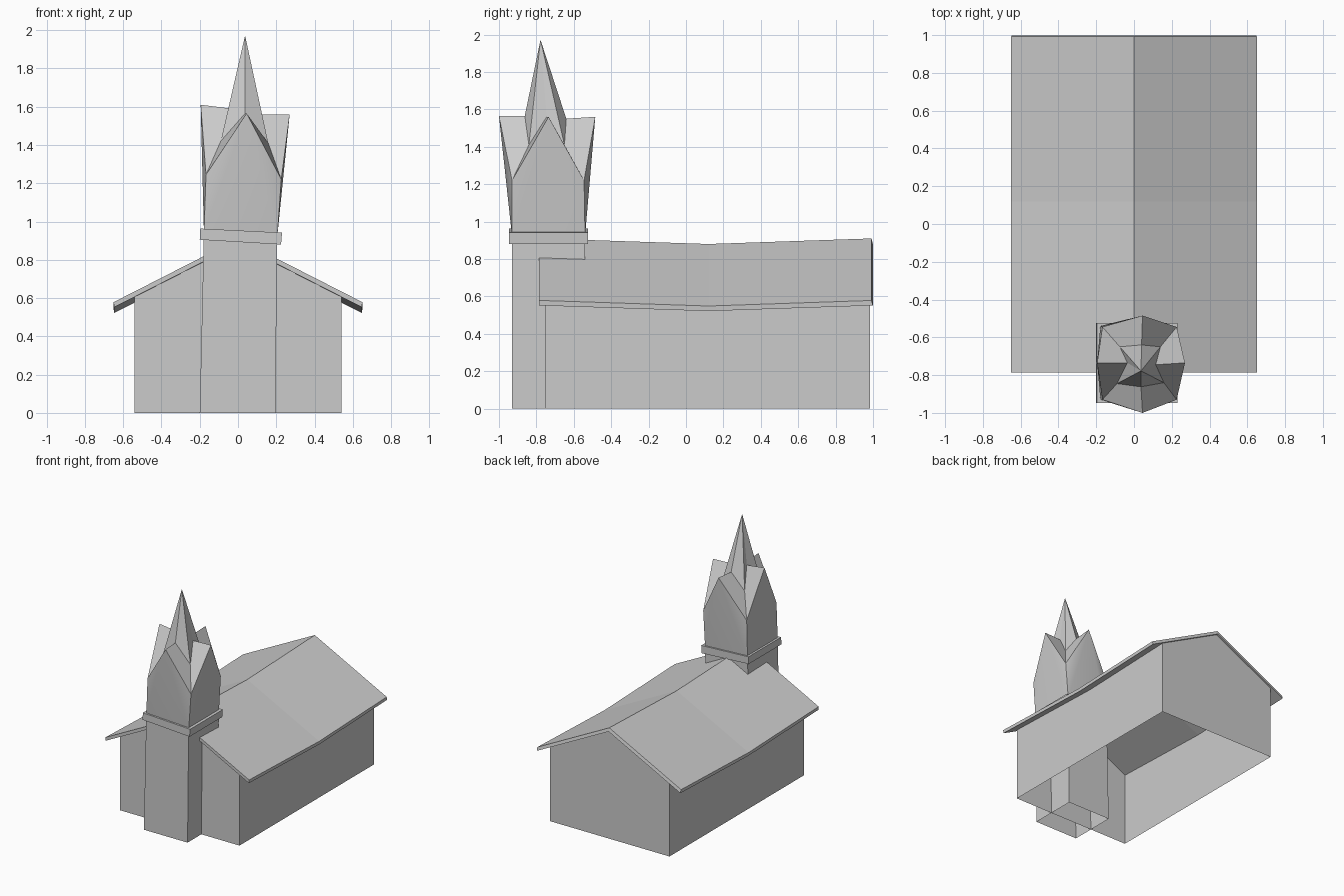
import bpy
from mathutils import Vector

if "Cube" in bpy.data.objects:
    bpy.data.objects.remove(bpy.data.objects["Cube"])


def make(name, verts, faces):
    mesh = bpy.data.meshes.new(name)
    mesh.from_pydata([tuple(v) for v in verts], [], faces)
    mesh.update()
    obj = bpy.data.objects.new(name, mesh)
    bpy.context.collection.objects.link(obj)
    return obj


def ring_strip(a, b, n):
    """Quads joining two closed rings of n points starting at indices a and b."""
    return [(a + i, a + (i + 1) % n, b + (i + 1) % n, b + i) for i in range(n)]


def rect(x0, x1, y0, y1, z_left, z_right):
    return [(x0, y0, z_left), (x1, y0, z_right), (x1, y1, z_right), (x0, y1, z_left)]


# Roof height: straight slopes with a sagging ridge (0.03 lower mid-length)
MID = 0.12


def roof_z(x, y):
    end = 1.0 if y > MID else -0.785
    return 0.88 + 0.03 * (y - MID) / (end - MID) - 0.51 * abs(x)


# Roof: five-sided chevron section swept over three stations
T = 0.028
section = [(-0.65, 0), (0, 0), (0.65, 0), (0.648, -T), (0, -T), (-0.648, -T)]
verts, faces = [], []
for y in (-0.785, MID, 0.992):
    for x, dz in section:
        back = 0.007 if (y > 0.9 and dz < 0) else 0
        verts.append((x, y + back, roof_z(x, y) + dz))
for s in (0, 6):
    faces += ring_strip(s, s + 6, 6)
faces += [(0, 5, 4, 1), (1, 4, 3, 2), (12, 13, 16, 17), (13, 14, 15, 16)]
make("hall_roof", verts, faces)

# Hall walls: open underneath, tops tucked into the roof
W, Y0, Y1 = 0.54, -0.752, 0.985
outline = [(-W, Y0), (0, Y0), (W, Y0), (W, MID), (W, Y1), (0, Y1), (-W, Y1), (-W, MID)]
verts = [(x, y, 0) for x, y in outline]
verts += [(x, y, roof_z(x, y) - 0.02) for x, y in outline]
make("hall_walls", verts, ring_strip(0, 8, 8))

# Tower shaft: slightly crooked, open underneath
verts = rect(-0.20, 0.195, -0.93, -0.54, 0, 0)
verts += rect(-0.178, 0.205, -0.93, -0.54, 0.95, 0.93)
make("tower_shaft", verts, ring_strip(0, 4, 4) + [(4, 5, 6, 7)])

# Tilted collar around the tower
verts = rect(-0.20, 0.225, -0.947, -0.525, 0.905, 0.88)
verts += rect(-0.197, 0.23, -0.947, -0.525, 0.963, 0.942)
make("tower_collar", verts, ring_strip(0, 4, 4) + [(3, 2, 1, 0), (4, 5, 6, 7)])

# Belfry: four flared pointed gables with ridges and valleys running in to the spire
base = rect(-0.178, 0.205, -0.93, -0.54, 0.94, 0.92)
corner = rect(-0.167, 0.226, -0.93, -0.545, 1.245, 1.22)
peak = [(0.045, -1.0, 1.565), (0.27, -0.735, 1.56),
        (0.045, -0.485, 1.56), (-0.195, -0.735, 1.61)]
valley = [(-0.09, -0.845, 1.42), (0.158, -0.84, 1.41),
          (0.14, -0.65, 1.41), (-0.075, -0.65, 1.42)]
ridge = [(0.037, -0.862, 1.565), (0.115, -0.745, 1.56),
         (0.04, -0.64, 1.55), (-0.035, -0.735, 1.59)]
faces = []
for i in range(4):
    j = (i + 1) % 4
    b0, b1, c0, c1 = i, j, 4 + i, 4 + j
    p, v0, v1, r = 8 + i, 12 + i, 12 + j, 16 + i
    faces += [(b0, b1, p), (b0, p, c0), (b1, c1, p),
              (c0, p, r, v0), (p, c1, v1, r)]
belfry = make("belfry_gables", base + corner + peak + valley + ridge, faces)
bpy.context.view_layer.objects.active = belfry
belfry.select_set(True)
bpy.ops.object.shade_smooth_by_angle(angle=0.5)

# Spire: folded pyramid rising out of the valleys and ridges
rim = []
for i in range(4):
    rim += [valley[i], ridge[i]]
make("spire", rim + [Vector((0.037, -0.778, 1.972))],
     [(i, (i + 1) % 8, 8) for i in range(8)])
